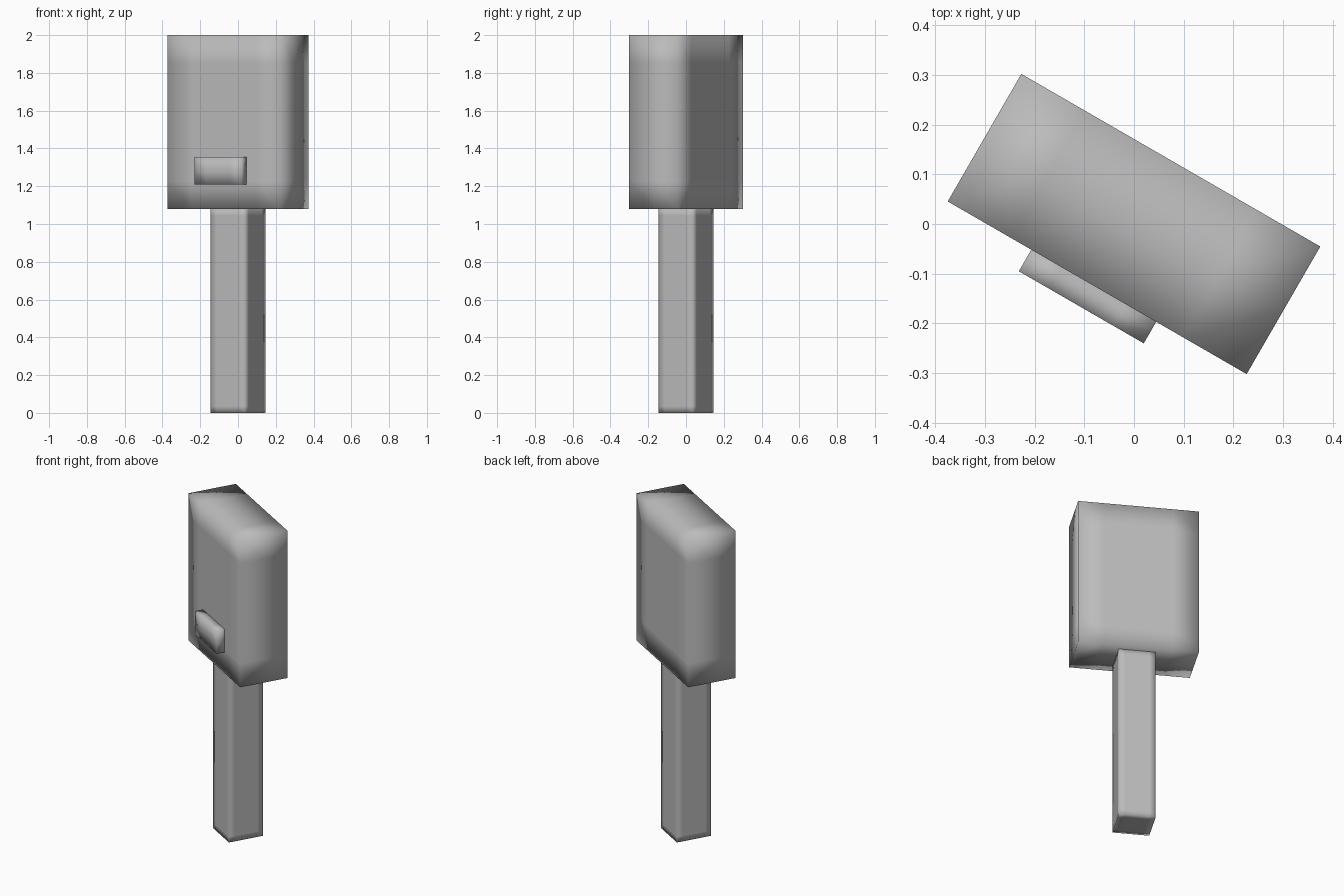
import bpy, bmesh, math
from mathutils import Matrix, Vector

cube = bpy.data.objects.get("Cube")
if cube:
    bpy.data.objects.remove(cube)

TURN = Matrix.Rotation(math.radians(-30), 4, 'Z')

grey = bpy.data.materials.new("mid_grey")
grey.use_nodes = True
COLOUR = (0.5, 0.5, 0.5, 1)
grey.diffuse_color = COLOUR
grey.node_tree.nodes["Principled BSDF"].inputs["Base Color"].default_value = COLOUR


def soft_box(name, low, high, loop):
    """Square-edged box with support loops, shaded smooth so its edges look soft."""
    low, high = Vector(low), Vector(high)
    size, centre = high - low, (low + high) / 2
    bm = bmesh.new()
    bmesh.ops.create_cube(bm, size=1, matrix=Matrix.Translation(centre) @ Matrix.Diagonal(size).to_4x4())
    for axis in range(3):
        inset = min(loop, size[axis] / 2)
        normal = Vector([float(i == axis) for i in range(3)])
        for place in {low[axis] + inset, high[axis] - inset}:
            point = centre.copy()
            point[axis] = place
            bmesh.ops.bisect_plane(bm, geom=bm.verts[:] + bm.edges[:] + bm.faces[:],
                                   plane_co=point, plane_no=normal, dist=1e-5)
    bm.transform(TURN)
    for face in bm.faces:
        face.smooth = True
    mesh = bpy.data.meshes.new(name)
    bm.to_mesh(mesh)
    bm.free()
    mesh.materials.append(grey)
    obj = bpy.data.objects.new(name, mesh)
    bpy.context.collection.objects.link(obj)
    return obj


# Tall housing, its post, and the small raised block low on the front
soft_box("housing", (-0.347, -0.148, 1.08), (0.347, 0.148, 2.0), 0.148)
soft_box("post", (-0.106, -0.106, 0), (0.106, 0.106, 1.08), 0.035)
soft_box("front_block", (-0.153, -0.198, 1.21), (0.137, -0.14, 1.355), 0.07)
